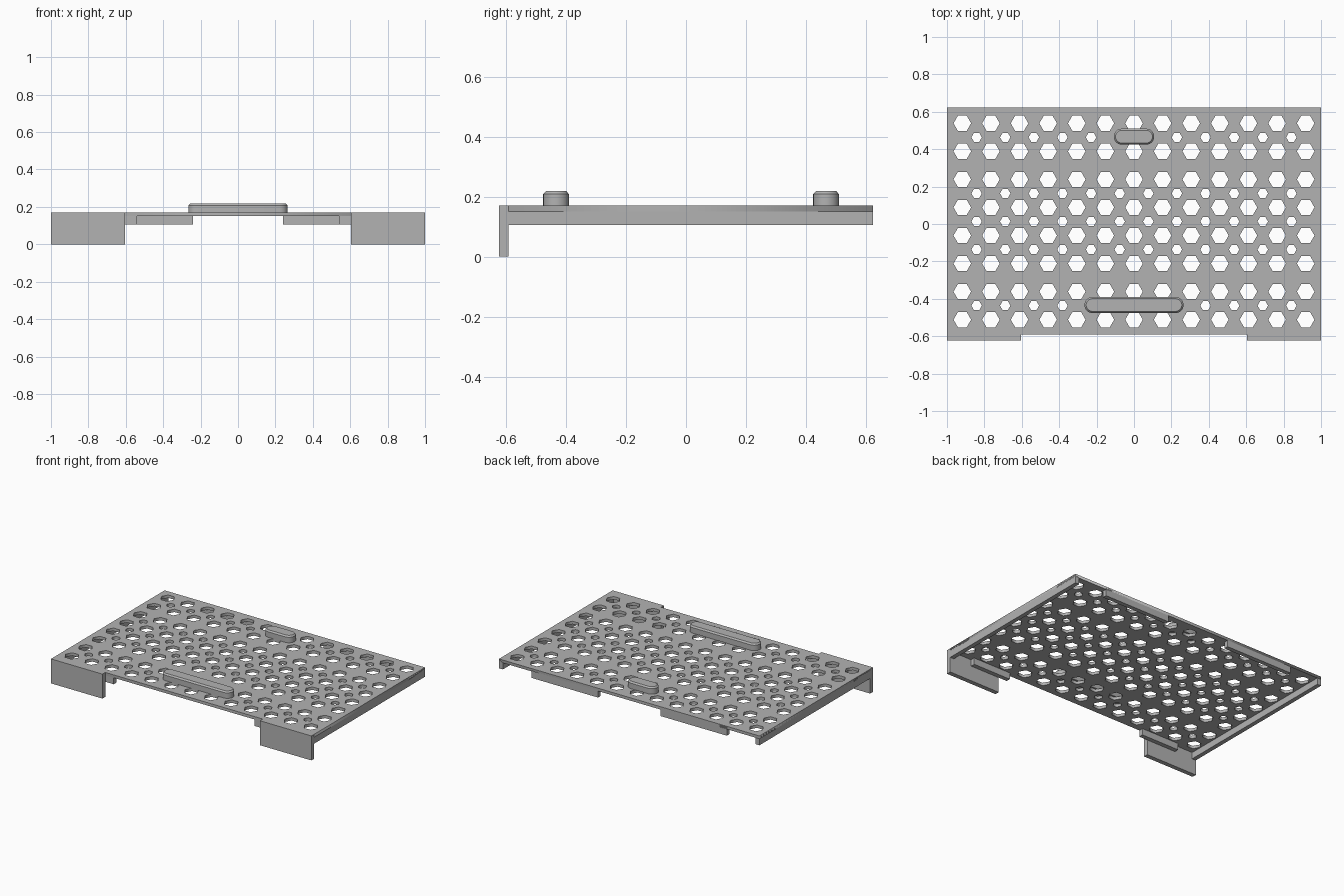
import bpy, bmesh
from math import cos, sin, pi
from mathutils import Vector

cube = bpy.data.objects.get("Cube")
if cube:
    bpy.data.objects.remove(cube, do_unlink=True)

grey = bpy.data.materials.new("light_grey")
grey.use_nodes = True
grey.diffuse_color = (0.45, 0.45, 0.45, 1)
grey.node_tree.nodes["Principled BSDF"].inputs["Base Color"].default_value = (0.45, 0.45, 0.45, 1)

TOP, UNDER, RAIL_BOTTOM = 0.17, 0.15, 0.105
BACK, FRONT, TAB_FRONT = 0.623, -0.592, -0.623
WALL = 0.03


def add_object(name, data):
    obj = bpy.data.objects.new(name, data)
    data.materials.append(grey)
    bpy.context.collection.objects.link(obj)
    return obj


def box(name, x0, x1, y0, y1, z0, z1):
    bm = bmesh.new()
    bmesh.ops.create_cube(bm, size=1)
    for v in bm.verts:
        v.co = Vector(((x0 + x1) / 2 + v.co.x * (x1 - x0),
                       (y0 + y1) / 2 + v.co.y * (y1 - y0),
                       (z0 + z1) / 2 + v.co.z * (z1 - z0)))
    mesh = bpy.data.meshes.new(name)
    bm.to_mesh(mesh)
    bm.free()
    return add_object(name, mesh)


def mirrored_boxes(name, x0, x1, *rest):
    box("left_" + name, x0, x1, *rest)
    box("right_" + name, -x1, -x0, *rest)


def hexagon(cx, cy, r):
    return [(cx + r * cos(i * pi / 3), cy + r * sin(i * pi / 3)) for i in range(6)]


# Perforated plate: outline and hexagonal holes as one filled curve
loops = [[(-1, FRONT), (1, FRONT), (1, BACK), (-1, BACK)]]
PITCH_X, PITCH_Y, MID_Y = 0.153, 0.15, 0.0135
for col in range(13):
    for row in range(8):
        loops.append(hexagon((col - 6) * PITCH_X, MID_Y + (row - 3.5) * PITCH_Y, 0.047))
for col in range(12):
    for row in (-3, -1, 0, 1, 3):
        loops.append(hexagon((col - 5.5) * PITCH_X, MID_Y + row * PITCH_Y, 0.028))

curve = bpy.data.curves.new("perforated_plate", "CURVE")
curve.dimensions = "2D"
curve.fill_mode = "BOTH"
curve.extrude = (TOP - UNDER) / 2
for loop in loops:
    spline = curve.splines.new("POLY")
    spline.points.add(len(loop) - 1)
    for point, (x, y) in zip(spline.points, loop):
        point.co = (x, y, 0, 1)
    spline.use_cyclic_u = True
plate = add_object("perforated_plate", curve)
plate.location.z = (TOP + UNDER) / 2
bpy.ops.object.select_all(action="DESELECT")
plate.select_set(True)
bpy.context.view_layer.objects.active = plate
bpy.ops.object.convert(target="MESH")

# Rails under the edges and deep front tabs
mirrored_boxes("side_rail", 1 - WALL, 1, FRONT, BACK, RAIL_BOTTOM, TOP)
mirrored_boxes("back_rail", 0.24, 0.75, BACK - WALL, BACK, RAIL_BOTTOM, TOP)
mirrored_boxes("front_rail", 0.54, 0.83, FRONT, FRONT + WALL, RAIL_BOTTOM, UNDER)
mirrored_boxes("front_tab", 0.605, 1, TAB_FRONT, FRONT, 0, TOP)


# Rounded slot-shaped pegs with a chamfered top
def peg(name, half_length, cy, radius=0.043, steps=12):
    bm = bmesh.new()
    rings = []
    for z, inset in ((TOP, 0), (0.208, 0), (0.218, 0.009)):
        ring = []
        for side in (1, -1):
            for i in range(steps + 1):
                a = -pi / 2 + pi * i / steps
                x = half_length - radius + (radius - inset) * cos(a)
                ring.append(bm.verts.new((side * x, cy + side * (radius - inset) * sin(a), z)))
        rings.append(ring)
    n = len(rings[0])
    for low, high in zip(rings, rings[1:]):
        for i in range(n):
            j = (i + 1) % n
            bm.faces.new((low[i], low[j], high[j], high[i]))
    bm.faces.new(rings[-1])
    bm.faces.new(rings[0][::-1])
    mesh = bpy.data.meshes.new(name)
    bm.to_mesh(mesh)
    bm.free()
    obj = add_object(name, mesh)
    bpy.ops.object.select_all(action="DESELECT")
    obj.select_set(True)
    bpy.context.view_layer.objects.active = obj
    bpy.ops.object.shade_smooth_by_angle(angle=pi / 6)


peg("front_peg", 0.265, -0.433)
peg("back_peg", 0.108, 0.467)
